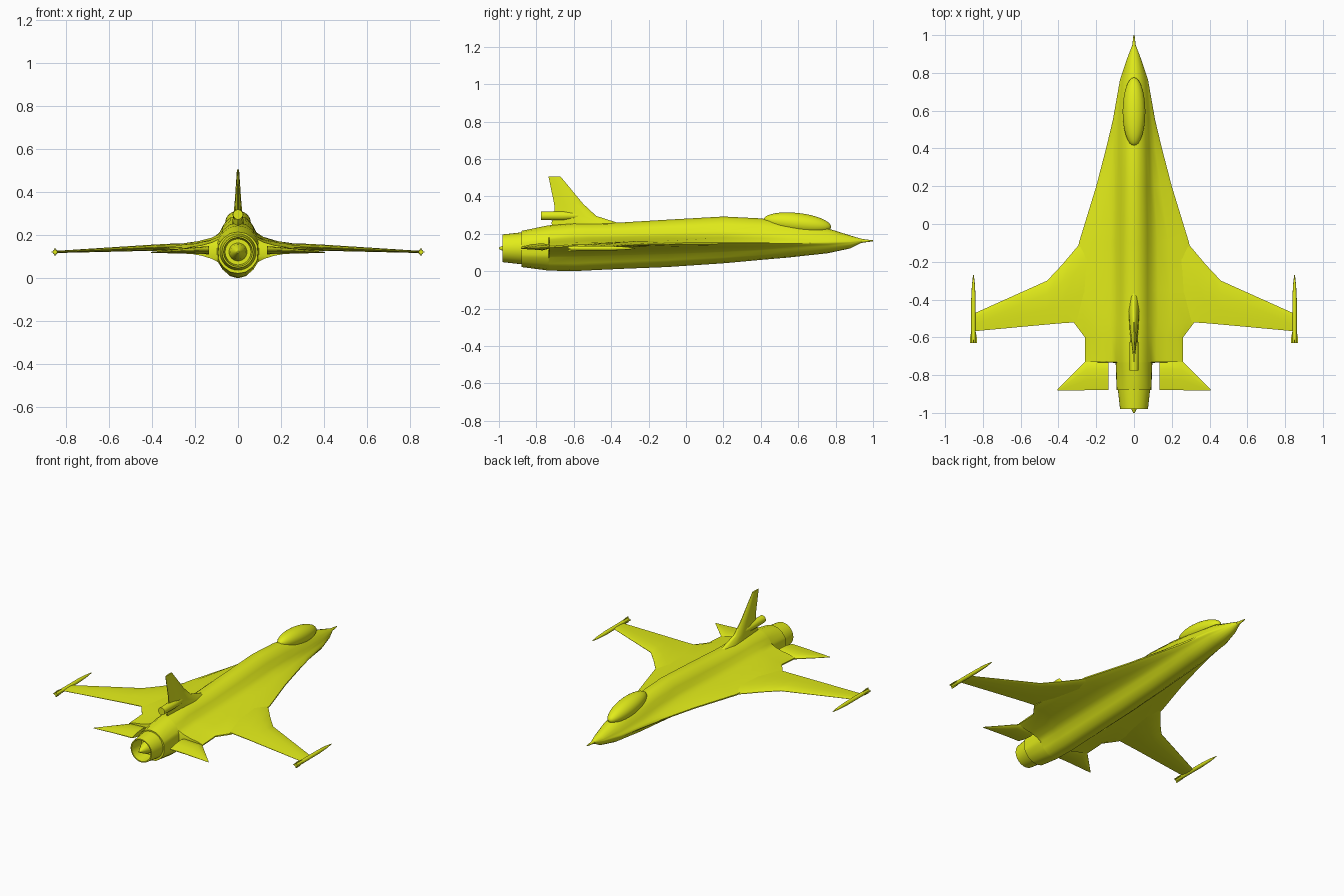
import bpy, bmesh, math

if "Cube" in bpy.data.objects:
    bpy.data.objects.remove(bpy.data.objects["Cube"])

paint = bpy.data.materials.new("yellow_paint")
paint.diffuse_color = (0.76, 0.84, 0.01, 1)
paint.use_nodes = True
paint.node_tree.nodes["Principled BSDF"].inputs["Base Color"].default_value = paint.diffuse_color


def finish(name, bm, mirror=False, angle=35):
    bmesh.ops.recalc_face_normals(bm, faces=bm.faces)
    me = bpy.data.meshes.new(name)
    bm.to_mesh(me)
    bm.free()
    me.materials.append(paint)
    me.shade_smooth()
    me.set_sharp_from_angle(angle=math.radians(angle))
    ob = bpy.data.objects.new(name, me)
    bpy.context.collection.objects.link(ob)
    if mirror:
        ob.modifiers.new("mirror", 'MIRROR')
    return ob


def loft(name, rings, mirror=False, angle=35):
    """Skin a list of equal-length closed rings and cap both ends."""
    bm = bmesh.new()
    rows = [[bm.verts.new(p) for p in r] for r in rings]
    n = len(rows[0])
    for a, b in zip(rows, rows[1:]):
        for i in range(n):
            j = (i + 1) % n
            bm.faces.new((a[i], a[j], b[j], b[i]))
    bm.faces.new(rows[0])
    bm.faces.new(rows[-1])
    return finish(name, bm, mirror, angle)


def turned(name, profile, x=0, z=0, sides=24, mirror=False):
    """Round part along y from (y, radius) pairs."""
    rings = [[(x + r * math.cos(2 * math.pi * k / sides), y,
               z + r * math.sin(2 * math.pi * k / sides)) for k in range(sides)]
             for y, r in profile]
    return loft(name, rings, mirror)


def lens(le, te, half):
    """Thin aerofoil outline as (chord position, thickness offset)."""
    top = [(0, .1), (.06, .5), (.3, 1), (.65, .75), (1, .12)]
    return ([(le + (te - le) * u, half * h) for u, h in top] +
            [(le + (te - le) * u, -half * h) for u, h in reversed(top)])


# Blended fuselage: y, edge half width, core half width, top, bottom, edge height
stations = [
    (.94, .012, .012, .172, .153, .163), (.88, .035, .033, .190, .122, .156),
    (.76, .075, .062, .228, .096, .152), (.55, .112, .080, .262, .073, .150),
    (.40, .148, .085, .282, .060, .150), (.20, .200, .090, .292, .042, .150),
    (-.10, .292, .095, .275, .022, .147), (-.35, .310, .095, .260, .012, .143),
    (-.52, .320, .095, .258, .004, .140), (-.60, .260, .095, .258, .000, .138),
    (-.73, .260, .095, .245, .003, .130), (-.735, .097, .095, .245, .003, .125),
    (-.88, .092, .090, .215, .022, .120)]
half = [(0, 0, 1), (.4, 0, .93), (.75, 0, .7), (.95, 0, .45),
        (1, .15, .32), (1, .45, .2), (1, .8, .12), (1, 1, .03)]
rings = []
for y, w, b, zt, zb, ze in stations:
    right = [(b * c + (w - b) * t, y, ze + h * (zt - ze)) for c, t, h in half]
    right += [(b * c + (w - b) * t, y, ze - h * (ze - zb)) for c, t, h in reversed(half)]
    left = [(-p[0], p[1], p[2]) for p in reversed(right[1:-1])]
    rings.append(right + left)
loft("fuselage", rings)

# Nose probe
turned("nose_probe", [(.92, .014), (.95, .009), (1, .003)], z=.162, sides=12)

# Canopy bubble
bm = bmesh.new()
bmesh.ops.create_uvsphere(bm, u_segments=32, v_segments=16, radius=1)
canopy = finish("canopy", bm)
canopy.scale = (.06, .182, .056)
canopy.rotation_euler = (-.11, 0, 0)
canopy.location = (0, .595, .255)

# Main wings: x, leading edge, trailing edge, half thickness, height
wing = [(.22, 0, -.52, .016, .146), (.30, -.12, -.52, .016, .145),
        (.38, -.215, -.525, .015, .142), (.46, -.30, -.532, .013, .139),
        (.85, -.475, -.568, .005, .122)]
loft("wings", [[(x, y, z + o) for y, o in lens(le, te, t)]
               for x, le, te, t, z in wing], mirror=True)

# Tailplanes
tail = [(.135, -.72, -.88, .019, .13), (.25, -.72, -.88, .013, .127),
        (.405, -.875, -.882, .002, .12)]
loft("tailplanes", [[(x, y, z + o) for y, o in lens(le, te, t)]
                    for x, le, te, t, z in tail], mirror=True)

# Vertical fin: height, leading edge, trailing edge, half thickness
fin = [(.22, -.28, -.71, .032), (.26, -.37, -.72, .027), (.295, -.48, -.70, .021),
       (.36, -.55, -.705, .015), (.505, -.67, -.735, .005)]
loft("vertical_fin", [[(o, y, z) for y, o in lens(le, te, t)]
                      for z, le, te, t in fin])
turned("fin_root_pod", [(-.50, .004), (-.56, .018), (-.66, .025), (-.775, .023)], z=.296)

# Wing tip rails with small rear fins
turned("tip_rails", [(-.27, .002), (-.32, .008), (-.40, .012), (-.60, .012), (-.63, .010)],
       x=.85, z=.122, sides=12, mirror=True)
bm = bmesh.new()
for axis in (0, 1):
    pts = []
    for y, r in ((-.565, .011), (-.60, .018), (-.63, .018)):
        pts.append((y, r))
    outline = [(y, r) for y, r in pts] + [(y, -r) for y, r in reversed(pts)]
    lo, hi = [], []
    for y, r in outline:
        for row, s in ((lo, -.002), (hi, .002)):
            d = (r, s) if axis == 0 else (s, r)
            row.append(bm.verts.new((.85 + d[0], y, .122 + d[1])))
    bm.faces.new(lo)
    bm.faces.new(hi)
    for i in range(6):
        j = (i + 1) % 6
        bm.faces.new((lo[i], lo[j], hi[j], hi[i]))
finish("rail_fins", bm, mirror=True)

# Hollow exhaust nozzle and its inner cone
turned("exhaust_nozzle", [(-.86, .086), (-.89, .084), (-.98, .074), (-.98, .067), (-.89, .06)],
       z=.122, sides=32)
turned("exhaust_cone", [(-.87, .045), (-.94, .034), (-1, .004)], z=.122)
